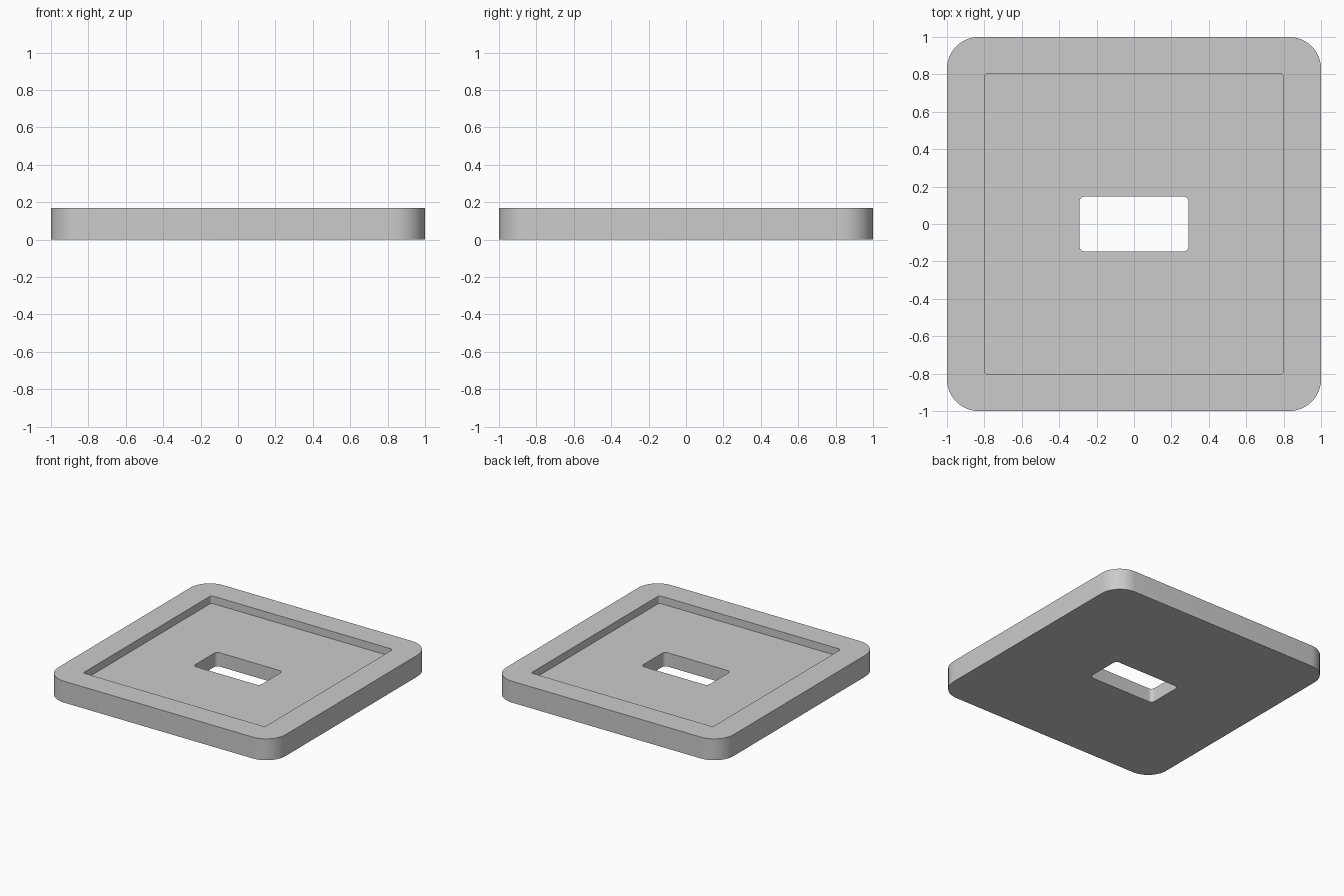
import bpy, bmesh
from math import cos, sin, pi

cube = bpy.data.objects.get("Cube")
if cube:
    bpy.data.objects.remove(cube, do_unlink=True)

HEIGHT, FLOOR = 0.17, 0.11
CORNER_STEPS = 12


def rounded_ring(bm, half_x, half_y, radius, z):
    """Vertices of a rounded rectangle, counter-clockwise."""
    ring = []
    for i, (sx, sy) in enumerate([(1, 1), (-1, 1), (-1, -1), (1, -1)]):
        for k in range(CORNER_STEPS + 1):
            a = (i + k / CORNER_STEPS) * pi / 2
            ring.append(bm.verts.new((sx * (half_x - radius) + radius * cos(a),
                                      sy * (half_y - radius) + radius * sin(a), z)))
    return ring


outer = (1.0, 1.0, 0.17)
recess = (0.80, 0.805, 0.02)
slot = (0.292, 0.147, 0.03)

# Closed loft: outer wall, rim, recess wall, floor, slot wall, underside
bm = bmesh.new()
rings = [rounded_ring(bm, *shape, z) for shape, z in [
    (outer, 0), (outer, HEIGHT), (recess, HEIGHT),
    (recess, FLOOR), (slot, FLOOR), (slot, 0)]]
for a, b in zip(rings, rings[1:] + rings[:1]):
    for i in range(len(a)):
        j = (i + 1) % len(a)
        bm.faces.new((a[i], a[j], b[j], b[i]))
bmesh.ops.recalc_face_normals(bm, faces=bm.faces)

mesh = bpy.data.meshes.new("recessed_plate")
bm.to_mesh(mesh)
bm.free()
plate = bpy.data.objects.new("recessed_plate", mesh)
bpy.context.collection.objects.link(plate)

# Single grey material
grey = bpy.data.materials.new("light_grey")
grey.use_nodes = True
colour = (0.6, 0.6, 0.6, 1)
grey.diffuse_color = colour
grey.node_tree.nodes["Principled BSDF"].inputs["Base Color"].default_value = colour
mesh.materials.append(grey)

# Smooth corners with sharp rims
bpy.ops.object.select_all(action='DESELECT')
plate.select_set(True)
bpy.context.view_layer.objects.active = plate
bpy.ops.object.shade_smooth_by_angle(angle=pi / 6)
